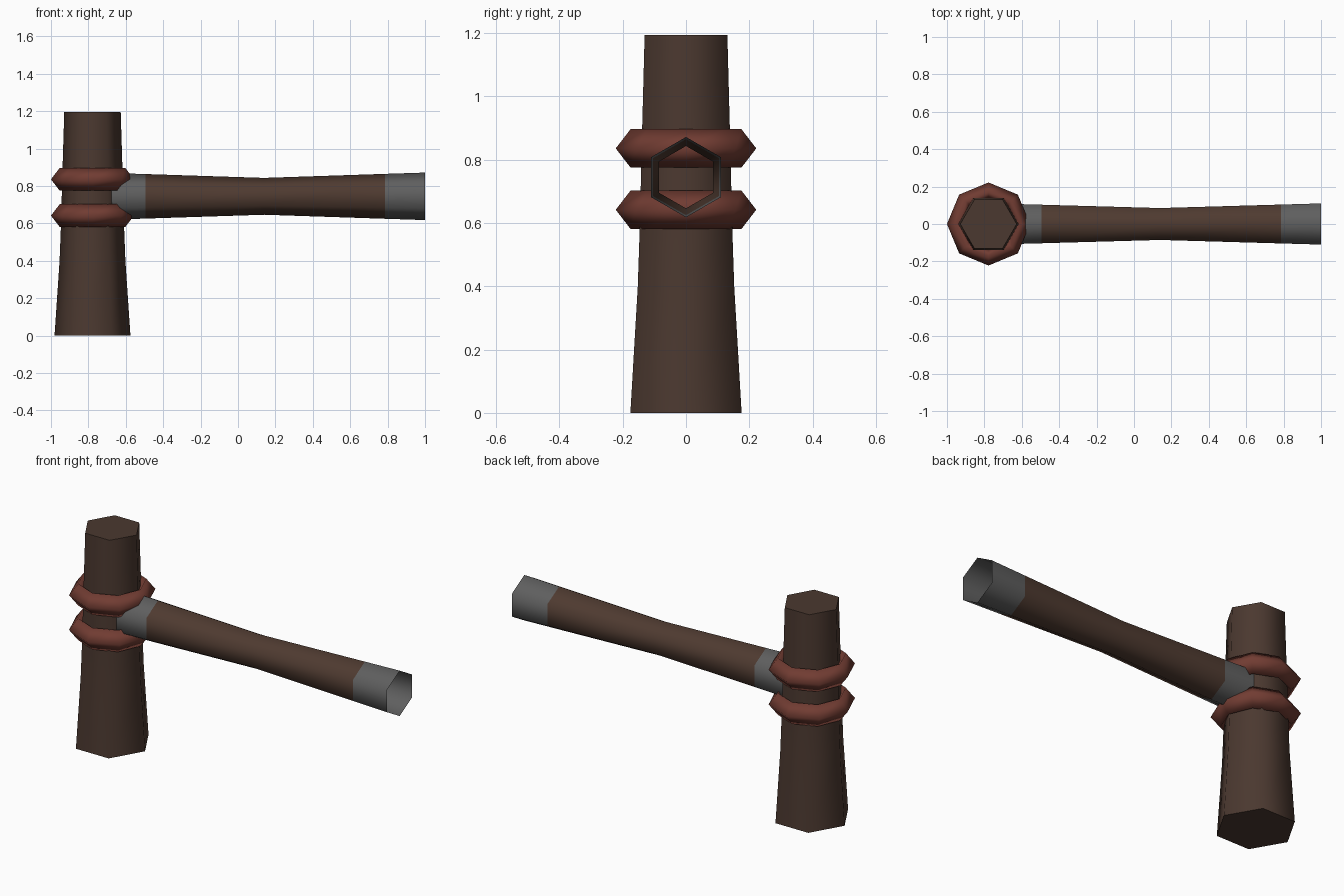
import bpy, bmesh, math
from mathutils import Vector

if "Cube" in bpy.data.objects:
    bpy.data.objects.remove(bpy.data.objects["Cube"])


def material(name, rgb):
    m = bpy.data.materials.new(name)
    m.diffuse_color = (*rgb, 1)
    m.use_nodes = True
    m.node_tree.nodes["Principled BSDF"].inputs["Base Color"].default_value = m.diffuse_color
    return m


POST_WOOD = material("dark wood", (0.070, 0.040, 0.029))
HANDLE_WOOD = material("handle wood", (0.078, 0.043, 0.030))
RED = material("red binding", (0.165, 0.045, 0.032))
GREY = material("grey metal", (0.115, 0.115, 0.115))
POST_X = -0.778


def loft(name, sections, sides, place, mats, caps=False, closed=False, angle=65, rule=None):
    """Join regular polygon rings given as (position along axis, radius)."""
    bm = bmesh.new()
    rings = []
    for pos, r in sections:
        rings.append([bm.verts.new(place(pos, r * math.cos(a), r * math.sin(a)))
                      for a in (2 * math.pi * i / sides for i in range(sides))])
    n = len(rings)
    for k in range(n if closed else n - 1):
        a, b = rings[k], rings[(k + 1) % n]
        for i in range(sides):
            j = (i + 1) % sides
            f = bm.faces.new((a[i], a[j], b[j], b[i]))
            if rule:
                f.material_index = rule(f.calc_center_median())
    if caps:
        bm.faces.new(rings[0][::-1])
        bm.faces.new(rings[-1])
    if caps or closed:
        bmesh.ops.recalc_face_normals(bm, faces=bm.faces[:])
    me = bpy.data.meshes.new(name)
    bm.to_mesh(me)
    bm.free()
    for m in mats:
        me.materials.append(m)
    ob = bpy.data.objects.new(name, me)
    bpy.context.collection.objects.link(ob)
    bpy.ops.object.select_all(action='DESELECT')
    ob.select_set(True)
    bpy.context.view_layer.objects.active = ob
    bpy.ops.object.shade_smooth_by_angle(angle=math.radians(angle))
    return ob


def upright(pos, u, v):
    return Vector((POST_X + u, v, pos))


def sideways(pos, u, v):
    return Vector((pos, -v, 0.745 + u))


# Tapered six-sided post
loft("post", [(0, 0.203), (0.40, 0.176), (0.58, 0.169), (0.90, 0.160), (1.195, 0.151)],
     6, upright, [POST_WOOD], caps=True)

# Two eight-sided bindings with a diamond section
for name, z in (("lower_binding", 0.642), ("upper_binding", 0.836)):
    loft(name, [(z, 0.222), (z + 0.061, 0.175), (z, 0.128), (z - 0.061, 0.175)],
         8, upright, [RED], closed=True, angle=180)

# Open six-sided handle, narrow at the waist, with grey ends
handle = loft("handle",
              [(1.0, 0.127), (0.785, 0.120), (0.14, 0.0985), (-0.495, 0.119), (-0.72, 0.126)],
              6, sideways, [HANDLE_WOOD, GREY],
              rule=lambda c: 1 if c.x > 0.785 or c.x < -0.495 else 0)

# Make the open tube's faces point outwards
me = handle.data
p = me.polygons[0]
if p.normal.dot(p.center - Vector((p.center.x, 0, 0.745))) < 0:
    me.flip_normals()
